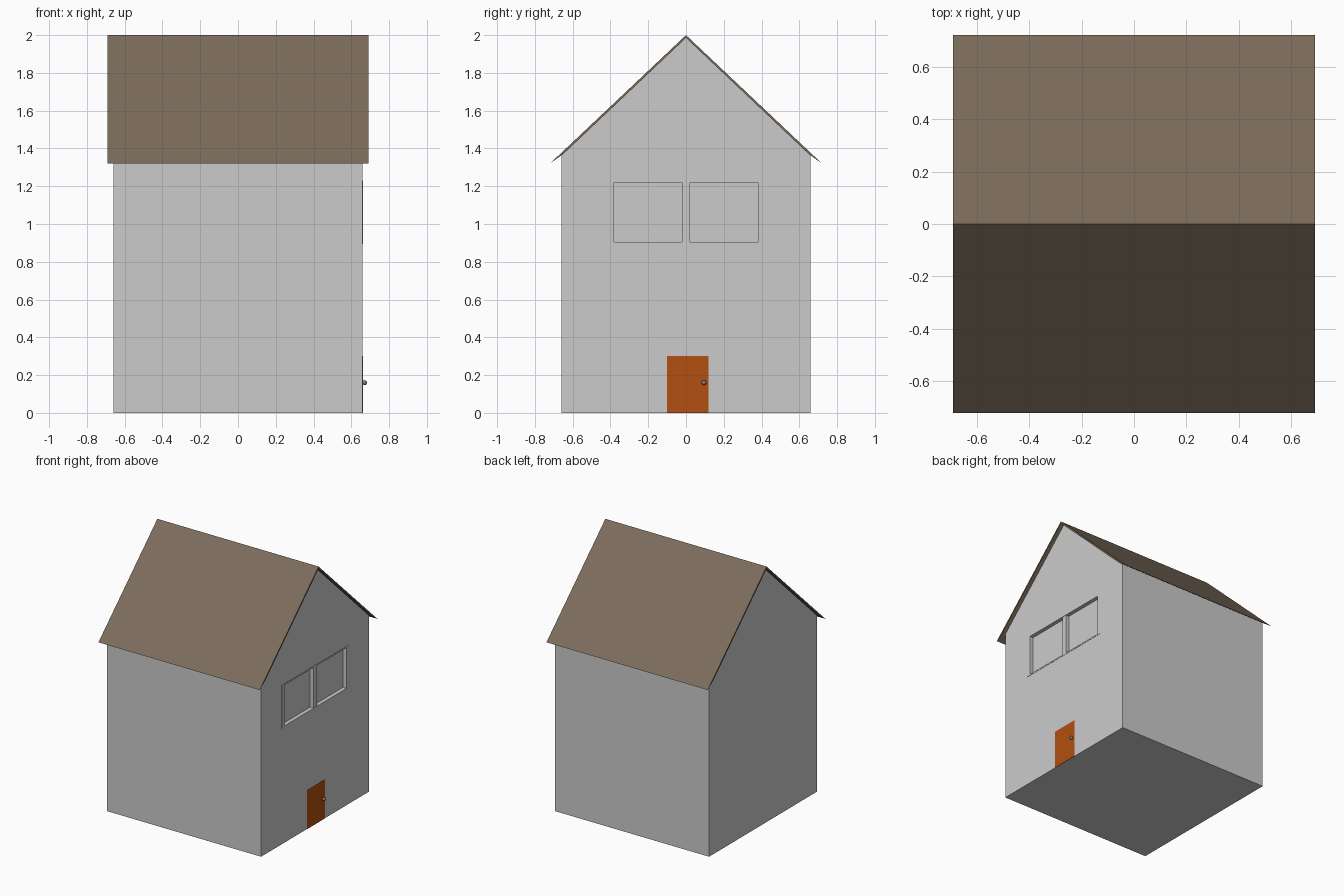
import bpy, bmesh
from mathutils import Vector

if "Cube" in bpy.data.objects:
    bpy.data.objects.remove(bpy.data.objects["Cube"])


def material(name, rgb):
    m = bpy.data.materials.new(name)
    m.diffuse_color = (*rgb, 1)
    m.use_nodes = True
    m.node_tree.nodes["Principled BSDF"].inputs["Base Color"].default_value = m.diffuse_color
    return m


def finish(name, bm, mat=None):
    bmesh.ops.recalc_face_normals(bm, faces=bm.faces)
    me = bpy.data.meshes.new(name)
    bm.to_mesh(me)
    bm.free()
    ob = bpy.data.objects.new(name, me)
    bpy.context.collection.objects.link(ob)
    if mat:
        me.materials.append(mat)
    return ob


def extrude_yz(name, profile, half, mat=None):
    """Extrude a closed y-z profile symmetrically along x."""
    bm = bmesh.new()
    face = bm.faces.new([bm.verts.new((-half, y, z)) for y, z in profile])
    ext = bmesh.ops.extrude_face_region(bm, geom=[face])
    moved = [v for v in ext["geom"] if isinstance(v, bmesh.types.BMVert)]
    bmesh.ops.translate(bm, verts=moved, vec=(2 * half, 0, 0))
    return finish(name, bm, mat)


def box(name, lo, hi, mat=None):
    lo, hi = Vector(lo), Vector(hi)
    bm = bmesh.new()
    bmesh.ops.create_cube(bm, size=1)
    bmesh.ops.scale(bm, vec=hi - lo, verts=bm.verts)
    bmesh.ops.translate(bm, vec=(lo + hi) / 2, verts=bm.verts)
    return finish(name, bm, mat)


roof_brown = material("roof_brown", (0.2, 0.15, 0.105))
door_orange = material("door_orange", (0.45, 0.08, 0.005))
trim_grey = material("trim_grey", (0.62, 0.62, 0.62))
glass_grey = material("glass_grey", (0.55, 0.55, 0.55))
knob_grey = material("knob_grey", (0.2, 0.2, 0.2))

W = 0.66  # half width of the house

# Walls with gable ends
walls = extrude_yz("walls", [(-W, 0), (W, 0), (W, 1.37), (0, 1.99), (-W, 1.37)], W)

# Thin roof tapering to a point at the eaves
extrude_yz("roof", [(-0.72, 1.32), (0, 2), (0.72, 1.32), (0.65, 1.37),
                    (0, 1.985), (-0.65, 1.37)], 0.69, roof_brown)

# Two recessed window panes
for side, y0, y1 in (("left", -0.38, -0.02), ("right", 0.02, 0.38)):
    cutter = box(side + "_window_cutter", (W - 0.03, y0, 0.905), (W + 0.1, y1, 1.22))
    cutter.hide_render = True
    cutter.hide_viewport = True
    cut = walls.modifiers.new("window_recess", 'BOOLEAN')
    cut.object = cutter
    cut.solver = 'EXACT'
    box(side + "_window_pane", (W - 0.04, y0, 0.905), (W - 0.028, y1, 1.22), glass_grey)

# Flat trim around the window pair
for part, y0, z0, y1, z1 in (("left", -0.41, 0.895, -0.38, 1.23),
                             ("right", 0.38, 0.895, 0.41, 1.23),
                             ("bottom", -0.38, 0.895, 0.38, 0.905),
                             ("top", -0.38, 1.22, 0.38, 1.23)):
    box("window_trim_" + part, (W - 0.01, y0, z0), (W + 0.002, y1, z1), trim_grey)

# Door and round knob
box("door", (W - 0.01, -0.10, 0), (W + 0.002, 0.12, 0.30), door_orange)
bm = bmesh.new()
bmesh.ops.create_uvsphere(bm, u_segments=16, v_segments=10, radius=0.013)
bmesh.ops.translate(bm, vec=(W + 0.01, 0.095, 0.16), verts=bm.verts)
for f in bm.faces:
    f.smooth = True
finish("door_knob", bm, knob_grey)
